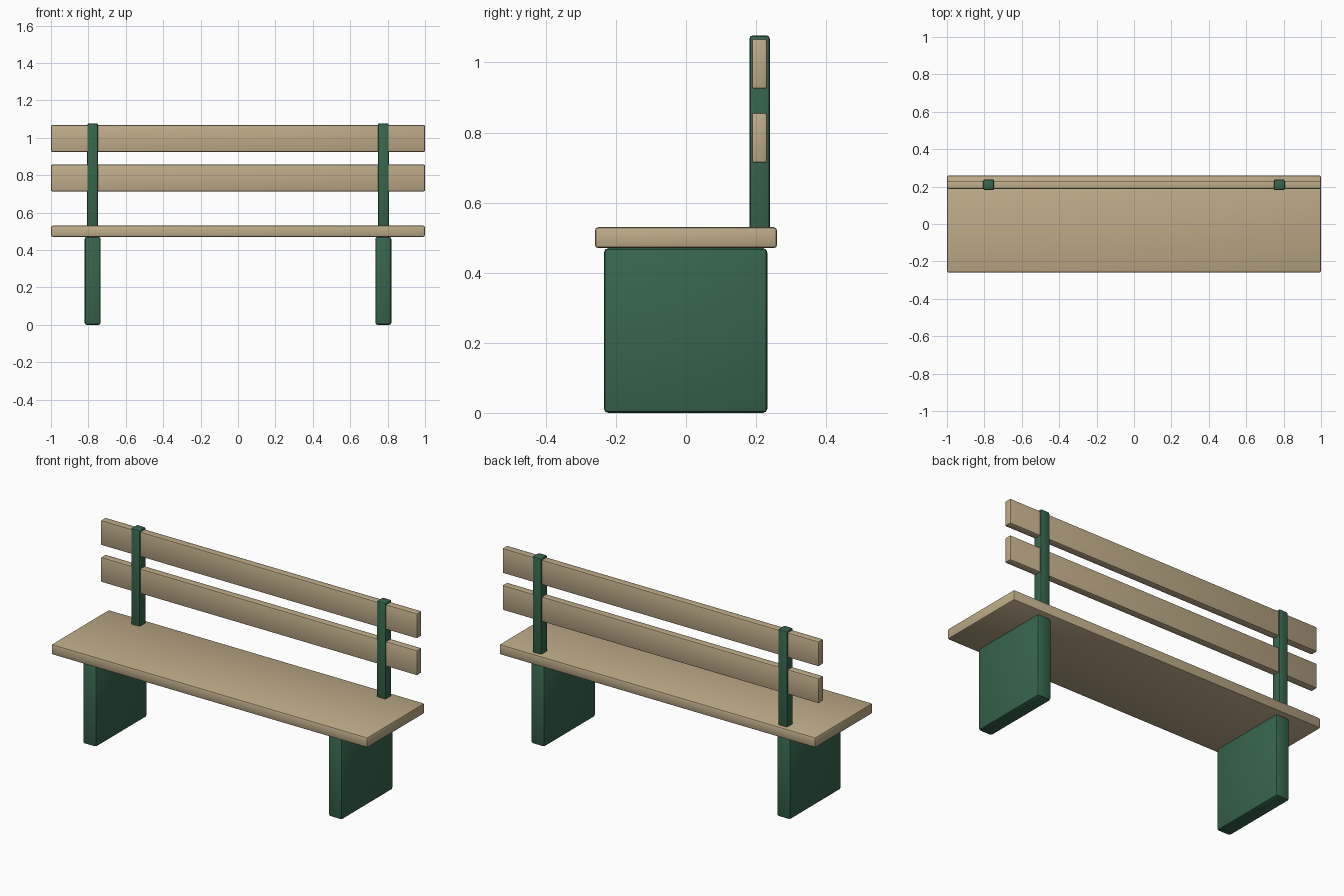
import bpy

cube = bpy.data.objects.get("Cube")
if cube:
    bpy.data.objects.remove(cube, do_unlink=True)


def material(name, color):
    mat = bpy.data.materials.new(name)
    mat.use_nodes = True
    mat.diffuse_color = color
    mat.node_tree.nodes["Principled BSDF"].inputs["Base Color"].default_value = color
    return mat


wood = material("tan wood", (0.52, 0.41, 0.25, 1))
green = material("dark green", (0.038, 0.13, 0.073, 1))


def block(name, x, y, z, mat, bevel):
    """Rounded box from (low, high) ranges on each axis."""
    ranges = (x, y, z)
    bpy.ops.mesh.primitive_cube_add(size=1, location=[(a + b) / 2 for a, b in ranges])
    obj = bpy.context.object
    obj.name = obj.data.name = name
    obj.scale = [b - a for a, b in ranges]
    bpy.ops.object.transform_apply(location=False, rotation=False, scale=True)
    mod = obj.modifiers.new("rounded edges", "BEVEL")
    mod.width = bevel
    mod.segments = 2
    bpy.ops.object.modifier_apply(modifier=mod.name)
    bpy.ops.object.shade_smooth_by_angle()
    obj.data.materials.append(mat)
    return obj


# Seat plank
block("seat", (-1, 1), (-0.26, 0.26), (0.47, 0.53), wood, 0.01)

# Backrest slats
for name, low in (("lower_back_slat", 0.714), ("upper_back_slat", 0.925)):
    block(name, (-1, 1), (0.188, 0.231), (low, low + 0.142), wood, 0.006)

# Panel legs and backrest posts on both sides
for side, sign in (("left", 1), ("right", -1)):
    cx = sign * 0.777
    block(side + "_leg", (cx - 0.043, cx + 0.043), (-0.234, 0.232), (0, 0.47), green, 0.012)
    block(side + "_back_post", (cx - 0.029, cx + 0.029), (0.181, 0.239), (0.5, 1.077), green, 0.009)
